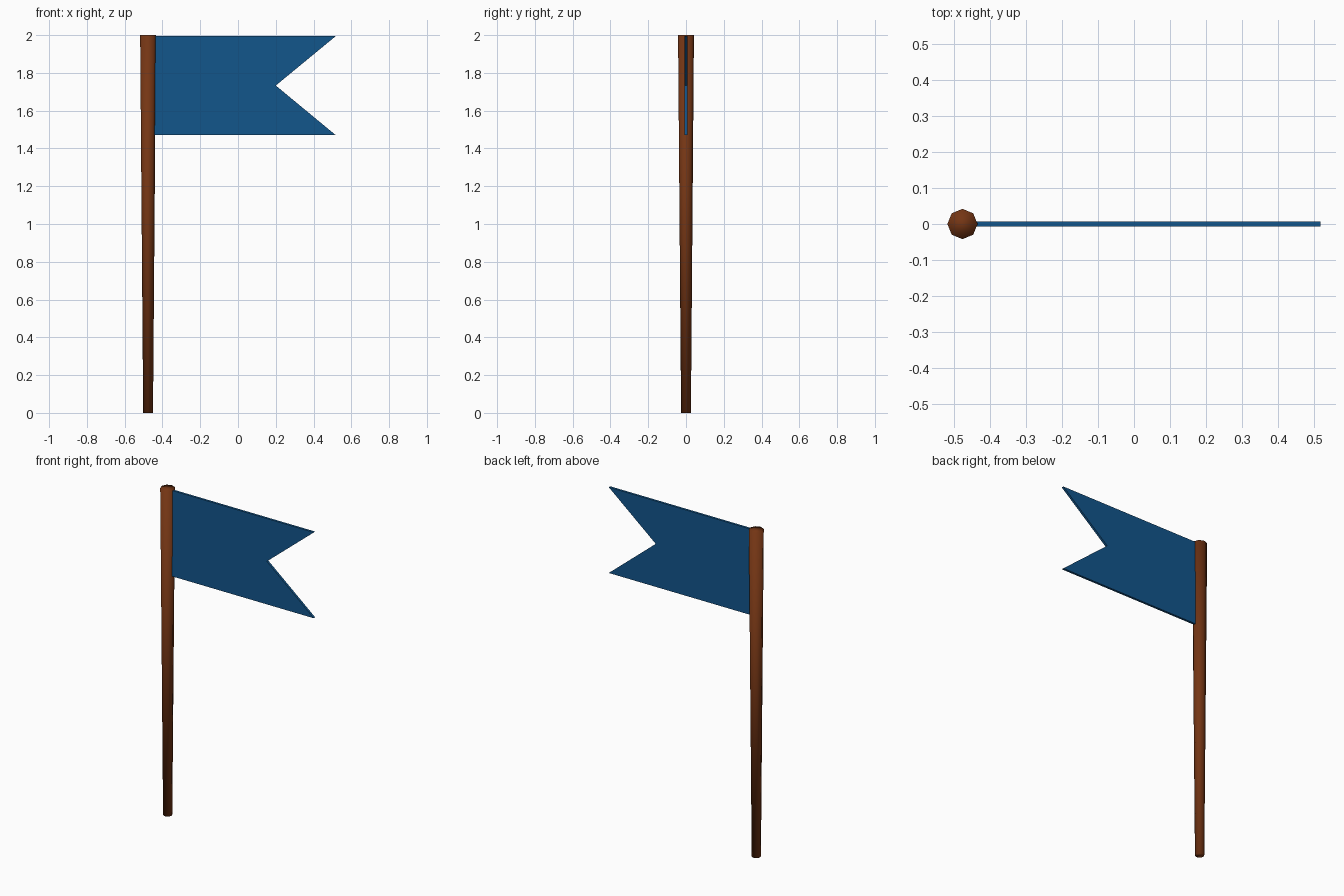
import bpy, bmesh, math

if "Cube" in bpy.data.objects:
    bpy.data.objects.remove(bpy.data.objects["Cube"])


def material(name, rgb):
    m = bpy.data.materials.new(name)
    m.diffuse_color = (*rgb, 1)
    m.use_nodes = True
    m.node_tree.nodes["Principled BSDF"].inputs["Base Color"].default_value = m.diffuse_color
    return m


def add_object(name, bm, mat):
    bmesh.ops.recalc_face_normals(bm, faces=bm.faces)
    me = bpy.data.meshes.new(name)
    bm.to_mesh(me)
    bm.free()
    me.materials.append(mat)
    ob = bpy.data.objects.new(name, me)
    bpy.context.collection.objects.link(ob)
    return ob


wood = material("brown wood", (0.175, 0.036, 0.007))
cloth = material("blue cloth", (0.006, 0.092, 0.26))
POLE_X = -0.476

# Eight-sided pole, thicker towards the top, softly shaded all over
bm = bmesh.new()
bmesh.ops.create_cone(bm, cap_ends=True, segments=8,
                      radius1=0.026, radius2=0.042, depth=2)
bmesh.ops.translate(bm, vec=(POLE_X, 0, 1), verts=bm.verts)
for f in bm.faces:
    f.smooth = True
add_object("pole", bm, wood)

# Swallow-tailed flag: flat outline extruded to a thin sheet
outline = [(POLE_X, 1.47), (0.518, 1.47), (0.2, 1.733),
           (0.518, 1.995), (POLE_X, 1.995)]
THICK = 0.014
bm = bmesh.new()
face = bm.faces.new([bm.verts.new((x, -THICK / 2, z)) for x, z in outline])
side = bmesh.ops.extrude_face_region(bm, geom=[face], use_keep_orig=True)
moved = [v for v in side["geom"] if isinstance(v, bmesh.types.BMVert)]
bmesh.ops.translate(bm, vec=(0, THICK, 0), verts=moved)
add_object("flag", bm, cloth)
